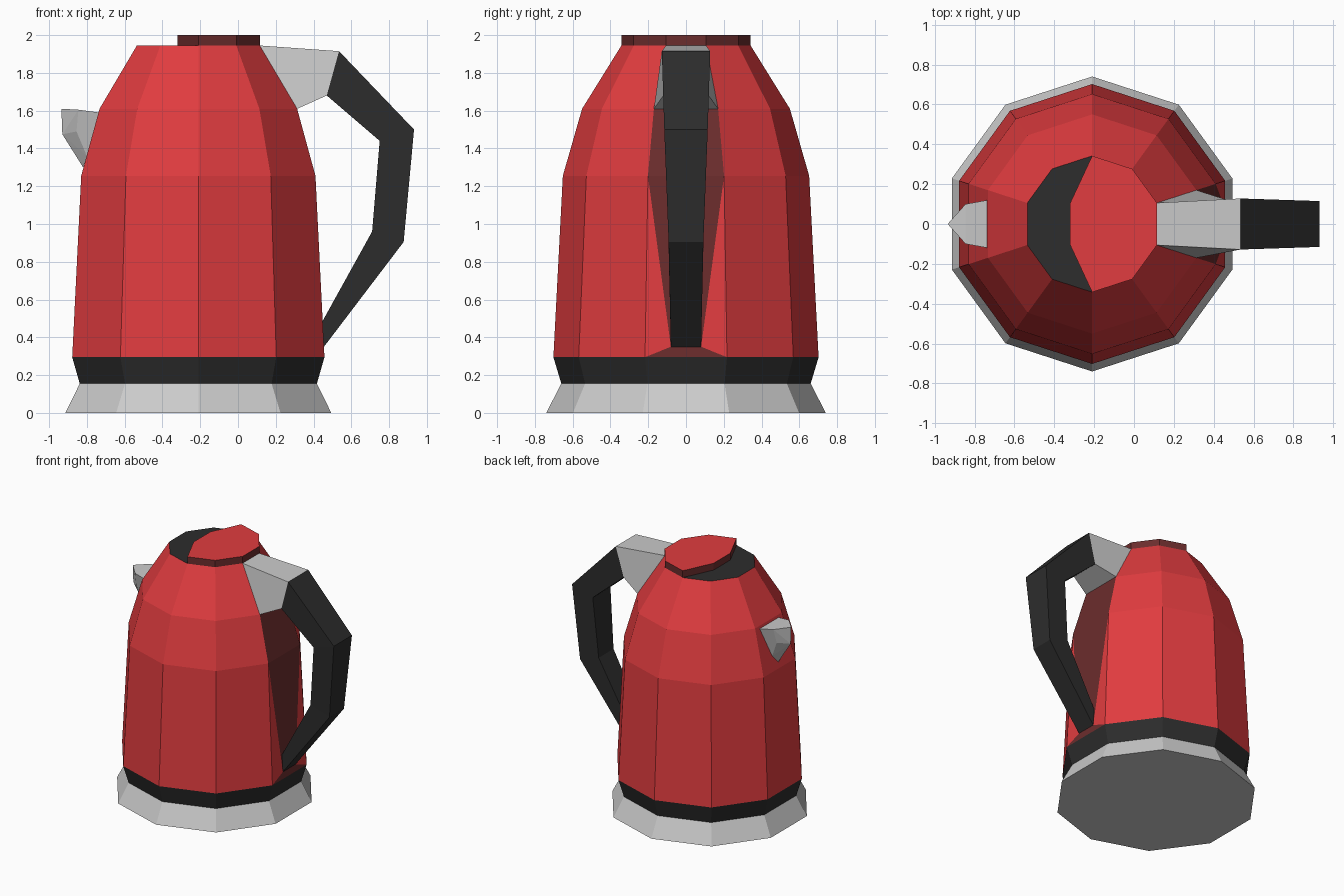
import bpy, bmesh
from math import sin, cos, radians

if "Cube" in bpy.data.objects:
    bpy.data.objects.remove(bpy.data.objects["Cube"])

CX = -0.21   # axis of the kettle body
SIDES = 10


def material(name, rgb):
    m = bpy.data.materials.new(name)
    m.diffuse_color = (*rgb, 1)
    m.use_nodes = True
    m.node_tree.nodes["Principled BSDF"].inputs["Base Color"].default_value = m.diffuse_color
    return m


RED = material("red", (0.75, 0.045, 0.05))
DARK_RED = material("dark_red", (0.147, 0.026, 0.026))
BLACK = material("black", (0.026, 0.026, 0.026))


def finish(name, bm, mats=()):
    bmesh.ops.recalc_face_normals(bm, faces=bm.faces[:])
    mesh = bpy.data.meshes.new(name)
    bm.to_mesh(mesh)
    bm.free()
    for m in mats:
        mesh.materials.append(m)
    ob = bpy.data.objects.new(name, mesh)
    bpy.context.collection.objects.link(ob)
    return ob


def ring(r, z):
    # first side of the ring faces +x
    angles = [radians(-18 + 36 * i) for i in range(SIDES)]
    return [(CX + r * cos(a), r * sin(a), z) for a in angles]


def loft(rings, cap_start=False, cap_end=False):
    bm = bmesh.new()
    loops = [[bm.verts.new(p) for p in r] for r in rings]
    n = len(loops[0])
    quads = []
    for a, b in zip(loops, loops[1:]):
        quads.append([bm.faces.new((a[i], a[(i + 1) % n], b[(i + 1) % n], b[i]))
                      for i in range(n)])
    if cap_start:
        bm.faces.new(loops[0][::-1])
    if cap_end:
        bm.faces.new(loops[-1])
    return bm, loops, quads


def section(outer, inner, w_out, w_in):
    # four-cornered handle section from two (x, z) points and half widths
    (xo, zo), (xi, zi) = outer, inner
    return [(xo, -w_out, zo), (xo, w_out, zo), (xi, w_in, zi), (xi, -w_in, zi)]


# Flared base and black band
finish("base", loft([ring(0.74, 0), ring(0.66, 0.155)], cap_start=True)[0])
finish("band", loft([ring(0.66, 0.155), ring(0.702, 0.295)])[0], [BLACK])

# Red body with a dark panel behind the handle
bm, loops, quads = loft([ring(0.702, 0.295), ring(0.652, 1.255),
                         ring(0.55, 1.61), ring(0.342, 1.945)])
b0, b1 = loops[0][:2]
t0, t1 = loops[1][:2]
bm.faces.remove(quads[0][0])
p0, p1 = [bm.verts.new((0.455, y, 0.35)) for y in (-0.08, 0.08)]
bm.faces.new((b0, p0, t0))
bm.faces.new((b1, t1, p1))
for f in (bm.faces.new((b0, b1, p1, p0)), bm.faces.new((p0, p1, t1, t0)), quads[1][0]):
    f.material_index = 1
finish("body", bm, [RED, DARK_RED])

# Black mouth plate closing the top
bm = bmesh.new()
top = ring(0.342, 1.945)
bm.faces.new([bm.verts.new(p) for p in top])
finish("mouth_plate", bm, [BLACK])

# Lid: the top ring with its left side cut short
outline = [(max(x, -0.32), y) for x, y, z in top if x > -0.3 or abs(y) < 0.15]
bm, loops, quads = loft([[(x, y, z) for x, y in outline] for z in (1.945, 2.0)])
bm.faces.new(loops[1]).material_index = 1
finish("lid", bm, [DARK_RED, RED])

# Grey bracket joining the handle to the body
handle_top = section((0.535, 1.915), (0.47, 1.68), 0.128, 0.12)
bracket_root = section((0.115, 1.945), (0.313, 1.61), 0.106, 0.17)
finish("handle_bracket", loft([bracket_root, handle_top])[0])

# Black bent handle
handle = [handle_top,
          section((0.932, 1.50), (0.75, 1.44), 0.115, 0.112),
          section((0.877, 0.905), (0.71, 0.96), 0.092, 0.094),
          section((0.455, 0.35), (0.447, 0.485), 0.08, 0.082)]
finish("handle", loft(handle, cap_end=True)[0], [BLACK])

# Pointed grey spout
bm = bmesh.new()
pts = [(-0.935, 0, 1.61), (-0.93, 0, 1.475), (-0.82, 0, 1.30)]
for s in (-1, 1):
    pts += [(-0.735, s * 0.12, 1.59), (-0.845, s * 0.10, 1.605),
            (-0.855, s * 0.07, 1.49), (-0.80, s * 0.05, 1.36)]
bmesh.ops.convex_hull(bm, input=[bm.verts.new(p) for p in pts])
finish("spout", bm)
